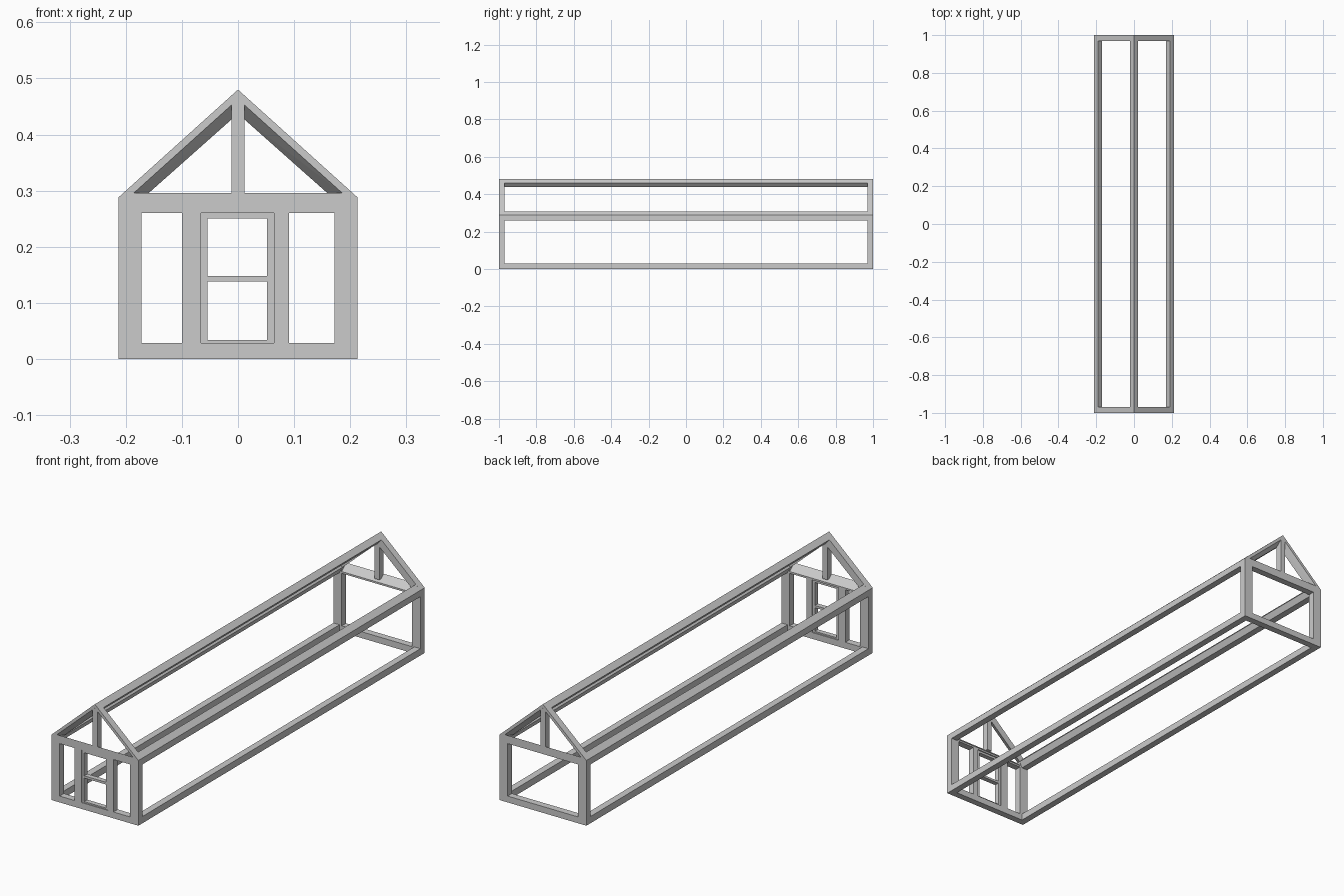
import bpy, bmesh

if "Cube" in bpy.data.objects:
    bpy.data.objects.remove(bpy.data.objects["Cube"])


def hull(name, points):
    """Convex flat-faced timber from its corner points."""
    bm = bmesh.new()
    for p in points:
        bm.verts.new(p)
    bmesh.ops.convex_hull(bm, input=bm.verts[:])
    bmesh.ops.dissolve_limit(bm, angle_limit=0.01, verts=bm.verts[:], edges=bm.edges[:])
    bmesh.ops.recalc_face_normals(bm, faces=bm.faces[:])
    mesh = bpy.data.meshes.new(name)
    bm.to_mesh(mesh)
    bm.free()
    ob = bpy.data.objects.new(name, mesh)
    bpy.context.collection.objects.link(ob)
    return ob


def box(name, xs, ys, zs):
    return hull(name, [(x, y, z) for x in xs for y in ys for z in zs])


def loft(name, outline_a, ya, outline_b, yb):
    """Timber between two x-z outlines at two y positions."""
    return hull(name, [(x, ya, z) for x, z in outline_a] + [(x, yb, z) for x, z in outline_b])


W, EAVE, APEX = 0.213, 0.288, 0.48
T, POST = 0.03, 0.041
IN = 1 - T

# Long timbers: ridge, eaves and side sills
ridge = [(0, APEX), (0.022, 0.46), (0.002, 0.437), (-0.002, 0.437), (-0.022, 0.46)]
loft("ridge_beam", ridge, -IN, ridge, IN)
for s, side in ((-1, "left"), (1, "right")):
    eave = [(s * x, z) for x, z in
            ((W, 0.26), (W, EAVE), (0.19, 0.308), (0.17, 0.286), (0.183, 0.26))]
    loft(f"eave_beam_{side}", eave, -IN, eave, IN)
    box(f"side_sill_{side}", (s * W, s * (W - T)), (-IN, IN), (0, T))

# End frames: sill, tie beam, corner posts, rafters, king post
for e, end in ((-1, "front"), (1, "back")):
    ys = (e, e * IN)
    box(f"{end}_sill", (-W, W), ys, (0, 0.028))
    k = W - POST
    loft(f"{end}_tie_beam",
         [(-W, 0.26), (W, 0.26), (W, EAVE), (-W, EAVE), (0.204, 0.296), (-0.204, 0.296)], e,
         [(-k, 0.26), (k, 0.26), (k, 0.268), (-k, 0.268)], e * IN)
    box(f"{end}_king_post", (-0.012, 0.012), ys, (0.28, 0.462))
    for s, side in ((-1, "left"), (1, "right")):
        box(f"{end}_corner_post_{side}", (s * W, s * k), ys, (0.028, EAVE))
        # Rafters deepen towards the inside
        outer = [(s * W, EAVE), (0, APEX), (0, 0.463), (s * 0.19, 0.292)]
        inner = [(s * W, EAVE), (0, APEX), (0, 0.437), (s * 0.17, 0.286)]
        loft(f"{end}_rafter_{side}", outer, e, inner, e * IN)

# Doorway posts in the front end
box("door_post_left", (-0.10, -0.066), (-1, -IN), (0.028, 0.26))
box("door_post_right", (0.064, 0.091), (-1, -IN), (0.028, 0.26))

# Door frame, slightly recessed
dy = (-0.997, -0.975)
box("door_stile_left", (-0.066, -0.054), dy, (0.028, 0.26))
box("door_stile_right", (0.052, 0.064), dy, (0.028, 0.26))
for name, zs in (("bottom", (0.028, 0.034)), ("middle", (0.138, 0.148)), ("top", (0.25, 0.26))):
    box(f"door_rail_{name}", (-0.054, 0.052), dy, zs)
